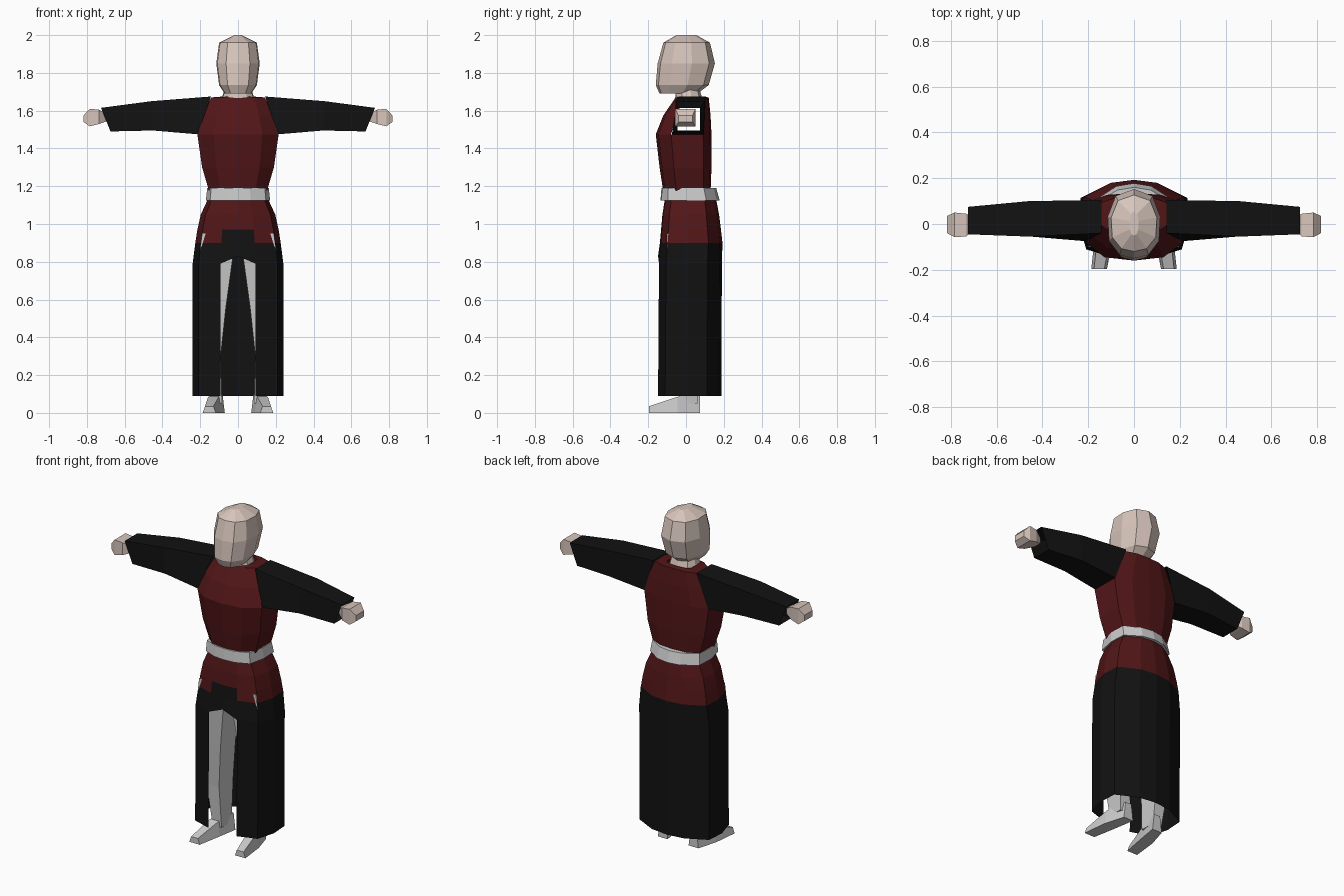
import bpy, bmesh

if "Cube" in bpy.data.objects:
    bpy.data.objects.remove(bpy.data.objects["Cube"])


def material(name, rgb):
    m = bpy.data.materials.new(name)
    m.diffuse_color = (*rgb, 1)
    m.use_nodes = True
    m.node_tree.nodes["Principled BSDF"].inputs["Base Color"].default_value = m.diffuse_color
    return m


RED = material("dark_red_cloth", (0.085, 0.008, 0.009))
BLACK = material("black_cloth", (0.006, 0.006, 0.006))
SKIN = material("skin", (0.68, 0.56, 0.50))


def loft(name, rings, mats=(), closed=False, caps=(False, False),
         skip=lambda i, j: False, mat=lambda i, j: 0):
    """Skin rows of points into a shell and mirror it across x = 0."""
    bm = bmesh.new()
    vs = [[bm.verts.new(p) for p in r] for r in rings]
    n = len(rings[0])
    for i in range(len(vs) - 1):
        for j in range(n if closed else n - 1):
            if not skip(i, j):
                k = (j + 1) % n
                f = bm.faces.new((vs[i][j], vs[i][k], vs[i + 1][k], vs[i + 1][j]))
                f.material_index = mat(i, j)
    if caps[0]:
        bm.faces.new(vs[0][::-1])
    if caps[1]:
        bm.faces.new(vs[-1])
    if closed:
        bmesh.ops.recalc_face_normals(bm, faces=bm.faces)
    me = bpy.data.meshes.new(name)
    bm.to_mesh(me)
    bm.free()
    for m in mats:
        me.materials.append(m)
    ob = bpy.data.objects.new(name, me)
    bpy.context.collection.objects.link(ob)
    ob.modifiers.new("mirror", 'MIRROR').merge_threshold = 0.0005
    return ob


def half(template, z, hw, y0, y1):
    """Half outline from front centre to back centre, fitted to a size."""
    return [(px * hw, (y0 + y1) / 2 + py * (y1 - y0) / 2, z) for px, py in template]


def box_x(x, y0, y1, z0, z1):
    return [(x, y0, z0), (x, y1, z0), (x, y1, z1), (x, y0, z1)]


ROUND = [(0, -1), (.55, -.9), (.95, -.5), (1, .2), (.7, .8), (0, 1)]
TORSO = [(0, -1), (.6, -.9), (1, -.45), (1, .7), (.55, .95), (0, 1)]
SKIRT = [(0, -1), (.39, -.97), (.87, -.75), (1, -.1), (.97, .55), (.45, .92), (0, 1)]

# Head and neck
loft("head", [half(ROUND, *r) for r in [
    (1.69, .07, -.14, .06), (1.735, .10, -.16, .12), (1.85, .115, -.15, .153),
    (1.96, .10, -.12, .127), (2.0, .02, -.05, .055)]], [SKIN], caps=(True, True))
loft("neck", [half(ROUND, 1.65, .09, -.06, .09), half(ROUND, 1.72, .07, -.05, .07)], [SKIN])

# Torso, with open armholes
loft("torso", [half(TORSO, *r) for r in [
    (1.17, .152, -.12, .13), (1.30, .19, -.14, .135), (1.475, .215, -.16, .135),
    (1.575, .185, -.12, .13), (1.67, .142, -.055, .12), (1.675, .08, -.045, .09)]],
    [RED], skip=lambda i, j: j == 2 and i in (2, 3))

# Belt band with thin ledges
loft("belt", [half(SKIRT, *r) for r in [
    (1.125, .15, -.11, .145), (1.125, .17, -.135, .178),
    (1.19, .163, -.13, .16), (1.19, .145, -.115, .12)]])

# Skirt: red hips, black lower part and front panel, open front slit
skirt = [half(SKIRT, *r) for r in [
    (.09, .24, -.153, .187), (.79, .24, -.148, .19), (.90, .226, -.138, .193),
    (.97, .215, -.132, .185), (1.05, .197, -.125, .175), (1.13, .16, -.112, .16)]]
skirt[1][0] = (0, -.148, .83)
loft("skirt", skirt, [BLACK, RED], skip=lambda i, j: i == 0 and j == 0,
     mat=lambda i, j: 0 if i < 2 or (i == 2 and j == 0) else 1)

# Open square sleeves
loft("sleeve", [
    [(.213, -.075, 1.475), (.213, .095, 1.475), (.143, .105, 1.675), (.143, -.04, 1.675)],
    [(.45, -.055, 1.495), (.45, .095, 1.495), (.46, .1, 1.65), (.46, -.055, 1.65)],
    [(.675, -.045, 1.49), (.675, .075, 1.49), (.725, .075, 1.615), (.725, -.045, 1.615)]],
    [BLACK], closed=True)

# Hands
loft("hand", [box_x(*r) for r in [
    (.69, -.02, .025, 1.545, 1.58), (.735, -.055, .045, 1.53, 1.605),
    (.785, -.057, .05, 1.517, 1.61), (.817, -.04, .035, 1.54, 1.575)]],
    [SKIN], closed=True, caps=(True, True))

# Legs: rows are (z, inner x, outer x, front y, back y)
loft("leg", [[(a, c, z), (b, c, z), (b, d, z), (a, d, z)] for z, a, b, c, d in [
    (.05, .085, .145, -.035, .06), (.30, .092, .175, -.05, .085),
    (.55, .065, .185, -.075, .07), (.82, .028, .205, -.10, .11),
    (.95, .01, .19, -.10, .12)]], closed=True, caps=(True, True))

# Feet, toes turned outward: rows are (y, inner x, outer x, top z)
loft("foot", [[(a, y, 0), (b, y, 0), (b - .012, y, h), (a + .012, y, h)] for y, a, b, h in [
    (.075, .07, .135, .10), (-.045, .09, .17, .085), (-.197, .118, .187, .035)]],
    closed=True, caps=(True, True))
